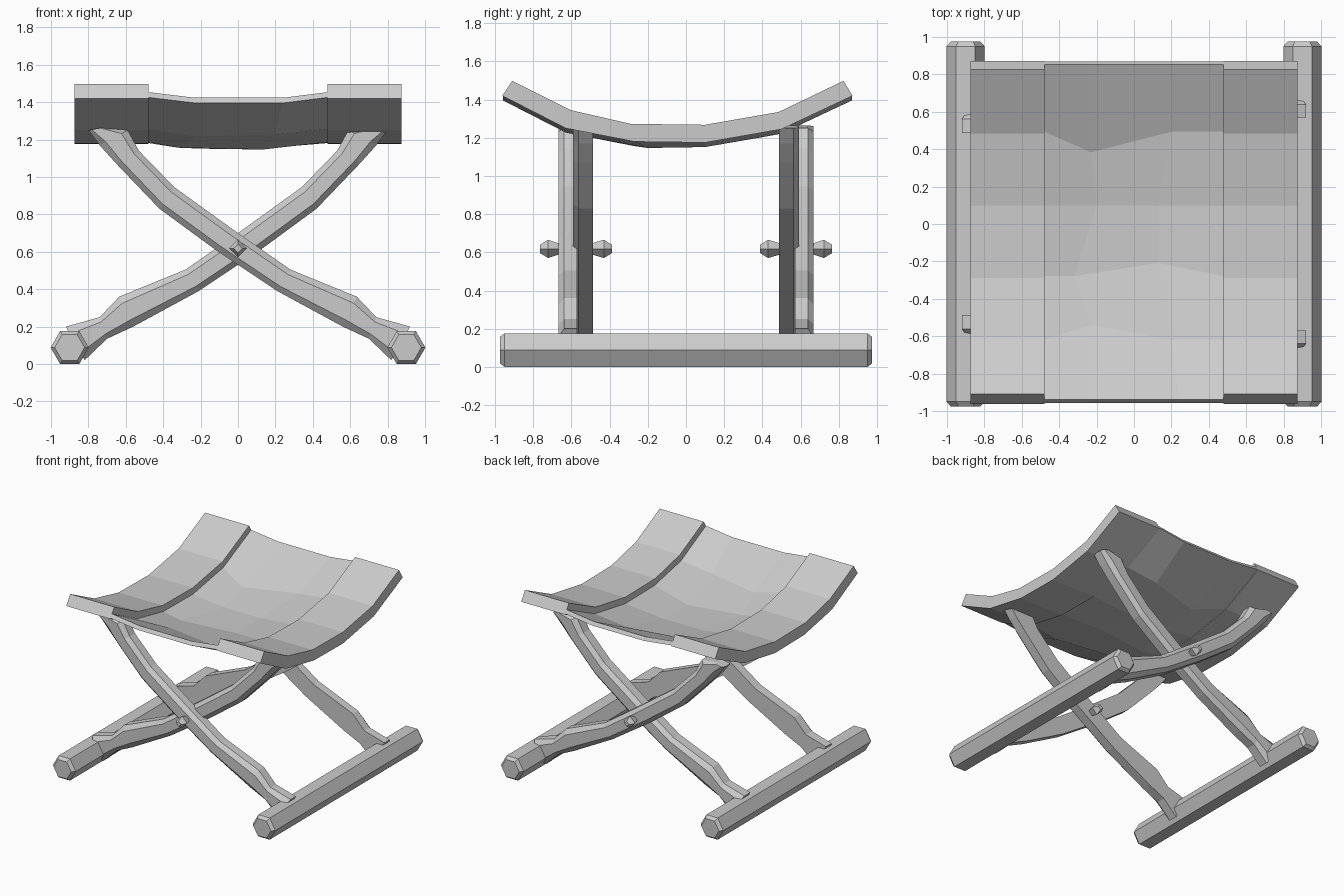
import bpy, bmesh, math

cube = bpy.data.objects.get("Cube")
if cube:
    bpy.data.objects.remove(cube, do_unlink=True)

grey = bpy.data.materials.new("plain_grey")
grey.use_nodes = True
colour = (0.6, 0.6, 0.6, 1)
grey.diffuse_color = colour
grey.node_tree.nodes["Principled BSDF"].inputs["Base Color"].default_value = colour


def loft(name, rings):
    """Join equal rings of points into a closed, flat-shaded solid."""
    bm = bmesh.new()
    loops = [[bm.verts.new(p) for p in ring] for ring in rings]
    n = len(loops[0])
    for a, b in zip(loops, loops[1:]):
        for i in range(n):
            j = (i + 1) % n
            bm.faces.new((a[i], a[j], b[j], b[i]))
    bm.faces.new(loops[0])
    bm.faces.new(loops[-1])
    bmesh.ops.recalc_face_normals(bm, faces=bm.faces)
    mesh = bpy.data.meshes.new(name)
    bm.to_mesh(mesh)
    bm.free()
    mesh.materials.append(grey)
    obj = bpy.data.objects.new(name, mesh)
    bpy.context.collection.objects.link(obj)
    return obj


def spindle(name, x, z, sides, profile):
    """Turned part along y from (y, radius) pairs."""
    angles = [math.tau * i / sides for i in range(sides)]
    return loft(name, [[(x + r * math.cos(a), y, z + r * math.sin(a)) for a in angles]
                       for y, r in profile])


# Hexagonal foot rails
for side, s in (("left", 1), ("right", -1)):
    spindle(side + "_foot_rail", s * 0.9, 0.088, 6,
            [(-0.975, 0.08), (-0.95, 0.102), (0.95, 0.102), (0.975, 0.08)])

# Curved crossing legs: matching (x, z) stations along the upper and lower edges
upper = [(-0.72, 1.265), (-0.59, 1.25), (-0.53, 1.14), (-0.34, 0.945), (0, 0.70),
         (0.28, 0.505), (0.635, 0.36), (0.74, 0.25), (0.92, 0.2)]
lower = [(-0.80, 1.25), (-0.74, 1.17), (-0.65, 1.07), (-0.42, 0.83), (-0.12, 0.61),
         (0.21, 0.39), (0.56, 0.2), (0.70, 0.135), (0.82, 0.02)]


def leg(name, sx, sy, y_in, y_out):
    rings = []
    for (ux, uz), (lx, lz) in zip(upper, lower):
        def at(t, y):
            return (sx * (lx + (ux - lx) * t), sy * y, lz + (uz - lz) * t)
        rings.append([at(0, y_in), at(1, y_in), at(1, y_out - 0.03),
                      at(0.78, y_out), at(0.22, y_out), at(0, y_out - 0.03)])
    loft(name, rings)


for end, sy in (("front", -1), ("back", 1)):
    leg(end + "_outer_leg", 1, sy, 0.57, 0.668)
    leg(end + "_inner_leg", -1, sy, 0.487, 0.592)
    # Pivot peg through each crossing
    spindle(end + "_pivot_peg", 0, 0.618, 4,
            [(sy * y, r) for y, r in ((0.388, 0.022), (0.43, 0.048), (0.49, 0.03),
                                      (0.67, 0.03), (0.722, 0.048), (0.765, 0.022))])

# Sagging seat: thick end bands with a thinner sling between
band_top = [(-0.91, 1.498), (-0.605, 1.345), (-0.29, 1.273), (0.10, 1.268),
            (0.485, 1.335), (0.825, 1.498)]
band_low = [(-0.962, 1.42), (-0.63, 1.25), (-0.27, 1.18), (0.10, 1.175),
            (0.50, 1.245), (0.872, 1.42)]

for side, s in (("left", 1), ("right", -1)):
    outline = band_top + band_low[::-1]
    bm_rings = [[(s * x, y, z) for y, z in outline] for x in (0.478, 0.874)]
    loft(side + "_seat_band", bm_rings)

# Sling columns vary slightly from row to row, like loose cloth
inner_x = [(-0.23, 0.24), (-0.23, 0.20), (-0.32, 0.13), (-0.20, 0.13),
           (-0.23, 0.20), (-0.23, 0.24)]
shift_y = [(0, 0), (0.08, 0), (0, 0.07), (0, 0), (-0.11, 0), (0, 0)]
sag = [(0.03, 0.03), (0.04, 0.03), (0.03, 0.04), (0.03, 0.03), (0.05, 0.03), (0.03, 0.03)]
sling_rings = []
for col in range(4):
    top, low = [], []
    for row in range(6):
        (ty, tz), (by, bz) = band_top[row], band_low[row]
        x, dy, dz = (-0.48, 0.48)[col == 3], 0, 0
        if col in (1, 2):
            x, dy, dz = (t[row][col - 1] for t in (inner_x, shift_y, sag))
        for points, t in ((top, 0.57), (low, 0.93)):
            points.append((x, ty + (by - ty) * t + dy, tz + (bz - tz) * t - dz))
    sling_rings.append(top + low[::-1])
loft("seat_sling", sling_rings)
